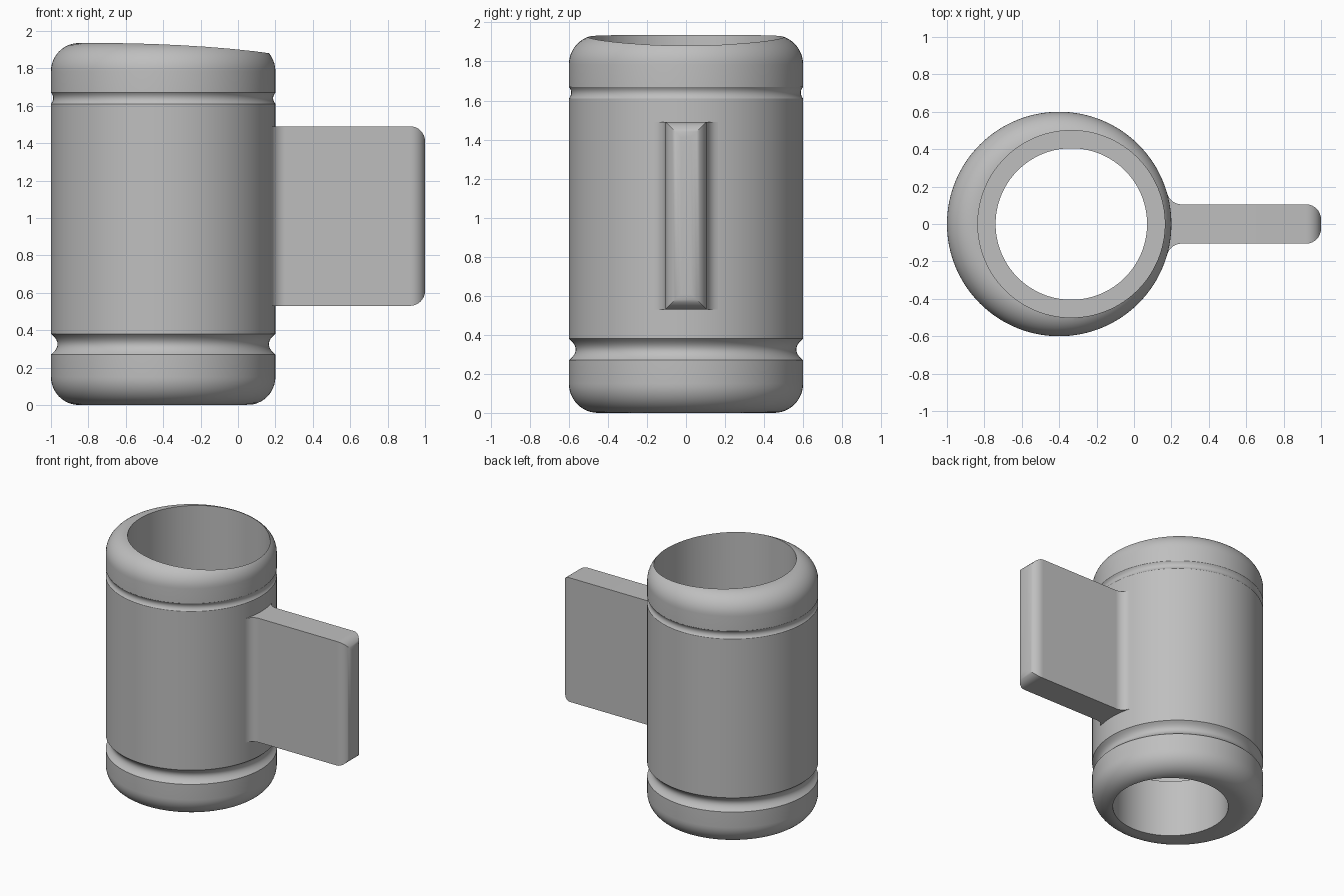
import bpy, bmesh, math

if "Cube" in bpy.data.objects:
    bpy.data.objects.remove(bpy.data.objects["Cube"], do_unlink=True)

AXIS_X, RADIUS, HEIGHT, ROUND = -0.4, 0.6, 1.935, 0.15
BORE_X = -0.335
SIDES = 128

grey = bpy.data.materials.new("plain grey")
grey.use_nodes = True
grey.diffuse_color = (0.52, 0.52, 0.52, 1)
grey.node_tree.nodes["Principled BSDF"].inputs["Base Color"].default_value = grey.diffuse_color


def make_object(name, bm):
    bmesh.ops.recalc_face_normals(bm, faces=bm.faces)
    mesh = bpy.data.meshes.new(name)
    bm.to_mesh(mesh)
    bm.free()
    obj = bpy.data.objects.new(name, mesh)
    bpy.context.collection.objects.link(obj)
    mesh.materials.append(grey)
    return obj


def loft(name, rings):
    """Bridge matching rings of points and cap both ends."""
    bm = bmesh.new()
    loops = [[bm.verts.new(p) for p in ring] for ring in rings]
    n = len(loops[0])
    for a, b in zip(loops, loops[1:]):
        for i in range(n):
            j = (i + 1) % n
            bm.faces.new((a[i], a[j], b[j], b[i]))
    bm.faces.new(loops[0])
    bm.faces.new(loops[-1])
    return make_object(name, bm)


def turned(name, centre_x, profile):
    """Solid of revolution from (radius, z) points."""
    angles = [2 * math.pi * i / SIDES for i in range(SIDES)]
    return loft(name, [[(centre_x + r * math.cos(a), r * math.sin(a), z) for a in angles]
                       for r, z in profile])


def arc(steps):
    return [math.pi / 2 * i / steps for i in range(steps + 1)]


def groove(z, half_width, depth, steps=10):
    spans = [2 * i / steps - 1 for i in range(steps + 1)]
    return [(RADIUS - depth * (1 - s * s), z + half_width * s) for s in spans]


def smooth(obj):
    bpy.ops.object.select_all(action='DESELECT')
    obj.select_set(True)
    bpy.context.view_layer.objects.active = obj
    bpy.ops.object.shade_smooth_by_angle(angle=math.radians(30))


# Body: rounded ends, a deep lower groove and a shallow upper one
core = RADIUS - ROUND
bottom = [(core + ROUND * math.sin(t), ROUND * (1 - math.cos(t))) for t in arc(12)]
top = [(core + ROUND * math.cos(t), HEIGHT - ROUND * (1 - math.sin(t))) for t in arc(12)]
body = turned("mug_body", AXIS_X,
              bottom + groove(0.325, 0.055, 0.035) + groove(1.64, 0.03, 0.012) + top)

# Off-centre stepped bore, wide above and narrow through the base
bore = turned("bore_cutter", BORE_X, [(0.405, -0.2), (0.405, 0.44), (0.5, 0.44), (0.5, 2.2)])
bore.hide_render = True
cut = body.modifiers.new("bore", 'BOOLEAN')
cut.operation, cut.solver, cut.object = 'DIFFERENCE', 'EXACT', bore
bpy.context.view_layer.objects.active = body
bpy.ops.object.modifier_apply(modifier=cut.name)
bpy.data.objects.remove(bore, do_unlink=True)
smooth(body)

# Handle: flat slab flared into the body, with a rounded outer end
HALF_Y, LOW, HIGH, FLARE, TIP = 0.105, 0.53, 1.49, 0.08, 0.08


def section(x, y, inset=0):
    return [(x, -y, LOW + inset), (x, y, LOW + inset), (x, y, HIGH - inset), (x, -y, HIGH - inset)]


flare_y = HALF_Y + FLARE
reach = math.sqrt((RADIUS + FLARE) ** 2 - flare_y ** 2)
flare_x = AXIS_X + reach
start = math.atan2(flare_y, reach)
rings = [section(0.17, flare_y - FLARE * math.sin(start))]
for i in range(9):
    a = start + (math.pi / 2 - start) * i / 8
    rings.append(section(flare_x - FLARE * math.cos(a), flare_y - FLARE * math.sin(a)))
for t in arc(8):
    inset = TIP * (1 - math.cos(t))
    rings.append(section(1 - TIP + TIP * math.sin(t), HALF_Y - inset, inset))
handle = loft("handle", rings)
smooth(handle)
